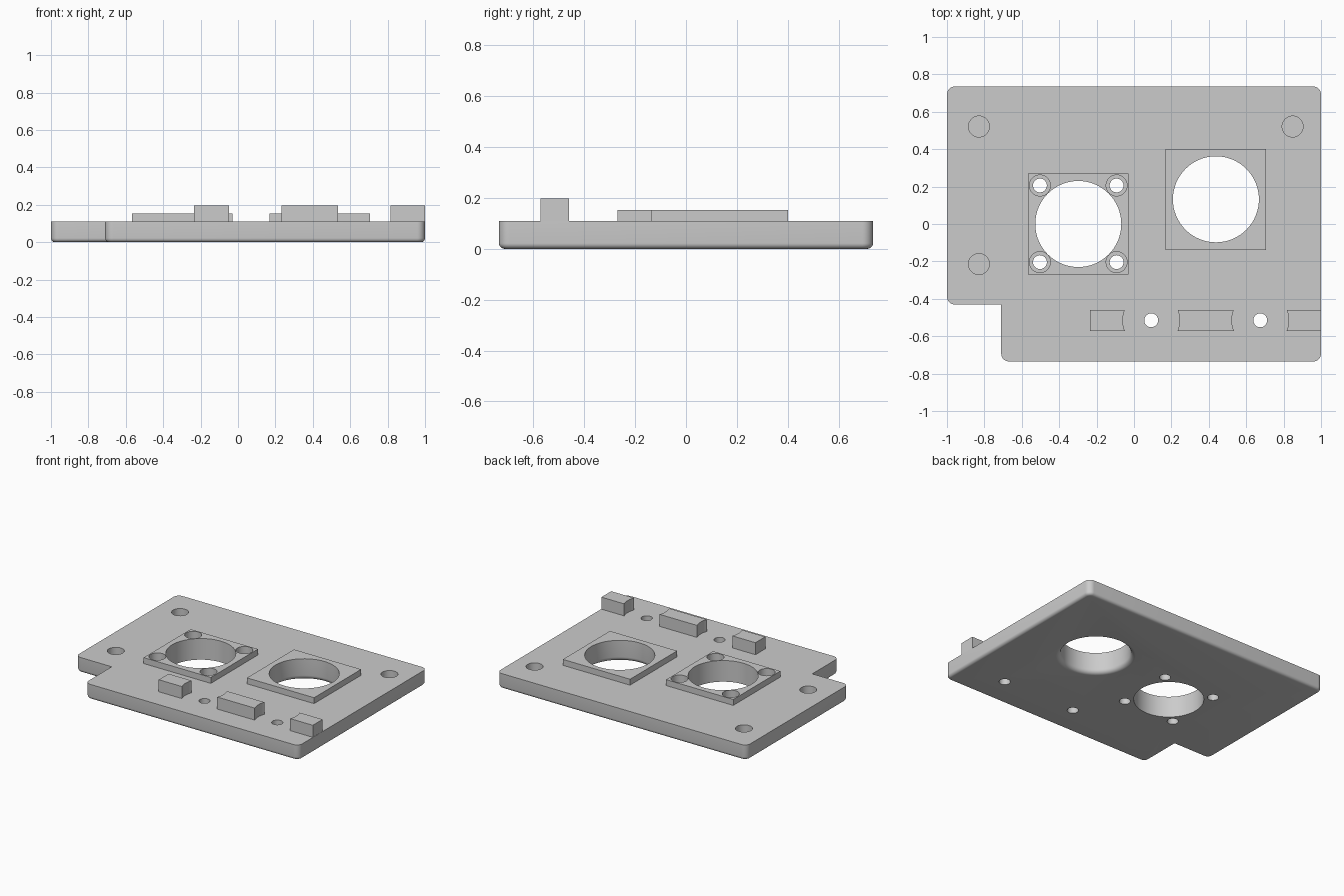
import bpy, bmesh, math

if "Cube" in bpy.data.objects:
    bpy.data.objects.remove(bpy.data.objects["Cube"])

TOP, PAD_TOP, BLOCK_TOP = 0.11, 0.153, 0.197
grey = bpy.data.materials.new("light grey")
grey.diffuse_color = (0.6, 0.6, 0.6, 1)
grey.use_nodes = True
grey.node_tree.nodes["Principled BSDF"].inputs["Base Color"].default_value = grey.diffuse_color


def finish(bm, name):
    bmesh.ops.recalc_face_normals(bm, faces=bm.faces[:])
    me = bpy.data.meshes.new(name)
    bm.to_mesh(me)
    bm.free()
    ob = bpy.data.objects.new(name, me)
    me.materials.append(grey)
    bpy.context.collection.objects.link(ob)
    return ob


def box(name, x0, x1, y0, y1, z0, z1):
    bm = bmesh.new()
    bmesh.ops.create_cube(bm, size=1)
    for v in bm.verts:
        v.co = (x1 if v.co.x > 0 else x0, y1 if v.co.y > 0 else y0,
                z1 if v.co.z > 0 else z0)
    return finish(bm, name)


def lathe(name, x, y, profile, n=64):
    """Closed turned solid from (radius, height) points, bottom to top."""
    bm = bmesh.new()
    rings = [[bm.verts.new((x + r * math.cos(2 * math.pi * i / n),
                            y + r * math.sin(2 * math.pi * i / n), z))
              for i in range(n)] for r, z in profile]
    for a, b in zip(rings, rings[1:]):
        for i in range(n):
            j = (i + 1) % n
            bm.faces.new((a[i], a[j], b[j], b[i]))
    bm.faces.new(rings[0][::-1])
    bm.faces.new(rings[-1])
    return finish(bm, name)


def combine(target, other, operation):
    mod = target.modifiers.new("bool", 'BOOLEAN')
    mod.operation, mod.object, mod.solver = operation, other, 'EXACT'
    bpy.context.view_layer.objects.active = target
    bpy.ops.object.modifier_apply(modifier=mod.name)
    bpy.data.objects.remove(other, do_unlink=True)


# Notched plate with rounded corners and a rounded lower rim
outline = [(-0.71, -0.735), (1, -0.735), (1, 0.735), (-1, 0.735),
           (-1, -0.43), (-0.71, -0.43)]
bm = bmesh.new()
low = [bm.verts.new((x, y, 0)) for x, y in outline]
high = [bm.verts.new((x, y, TOP)) for x, y in outline]
bm.faces.new(low[::-1])
bm.faces.new(high)
for i in range(6):
    j = (i + 1) % 6
    bm.faces.new((low[i], low[j], high[j], high[i]))
# every upright edge except the inner corner of the notch
corners = [bm.edges.get((low[i], high[i])) for i in range(5)]
bmesh.ops.bevel(bm, geom=corners, offset=0.042, segments=8, profile=0.5,
                affect='EDGES')
rim = [e for e in bm.edges if all(v.co.z < 0.001 for v in e.verts)]
bmesh.ops.bevel(bm, geom=rim, offset=0.022, segments=5, profile=0.5,
                affect='EDGES')
plate = finish(bm, "mounting_plate")

# Raised square pads
for x0, y0 in ((-0.567, -0.269), (0.168, -0.138)):
    combine(plate, box("pad", x0, x0 + 0.538, y0, y0 + 0.538, 0.06, PAD_TOP),
            'UNION')

# Rail blocks with ends scooped round the two rail holes
rail_holes = ((0.092, -0.515), (0.675, -0.515))
for x0, x1 in ((-0.235, 0.03), (0.15, 0.62), (0.73, 0.999)):
    block = box("rail_block", x0, x1, -0.571, -0.459, 0.06, BLOCK_TOP)
    for x, y in rail_holes:
        combine(block, lathe("scoop", x, y, [(0.152, 0), (0.152, 0.3)]),
                'DIFFERENCE')
    combine(plate, block, 'UNION')

# Large bores, the second one flared by a quarter round at the underside
cutters = [lathe("bore", -0.298, 0, [(0.23, -0.1), (0.23, 0.3)])]
flare = [(0.262 - 0.032 * math.cos(math.radians(a)),
          0.032 - 0.032 * math.sin(math.radians(a)))
         for a in range(75, -1, -15)]
cutters.append(lathe("flared_bore", 0.438, 0.132,
                     [(0.262, -0.1), (0.262, 0)] + flare + [(0.23, 0.3)]))

# Counterbored screw holes, blind sockets and rail holes
for x in (-0.503, -0.093):
    for y in (-0.204, 0.206):
        cutters.append(lathe("screw_hole", x, y, [
            (0.037, -0.1), (0.037, 0.06), (0.056, 0.06), (0.056, 0.3)], 40))
for x, y in ((-0.829, 0.521), (0.848, 0.521), (-0.829, -0.214)):
    cutters.append(lathe("socket", x, y, [(0.056, 0.04), (0.056, 0.3)], 40))
for x, y in rail_holes:
    cutters.append(lathe("rail_hole", x, y, [(0.037, -0.1), (0.037, 0.3)], 40))
for c in cutters:
    combine(plate, c, 'DIFFERENCE')

# Smooth the rounds, keep the edges crisp
bpy.ops.object.select_all(action='DESELECT')
plate.select_set(True)
bpy.context.view_layer.objects.active = plate
bpy.ops.object.shade_smooth_by_angle(angle=math.radians(30))
